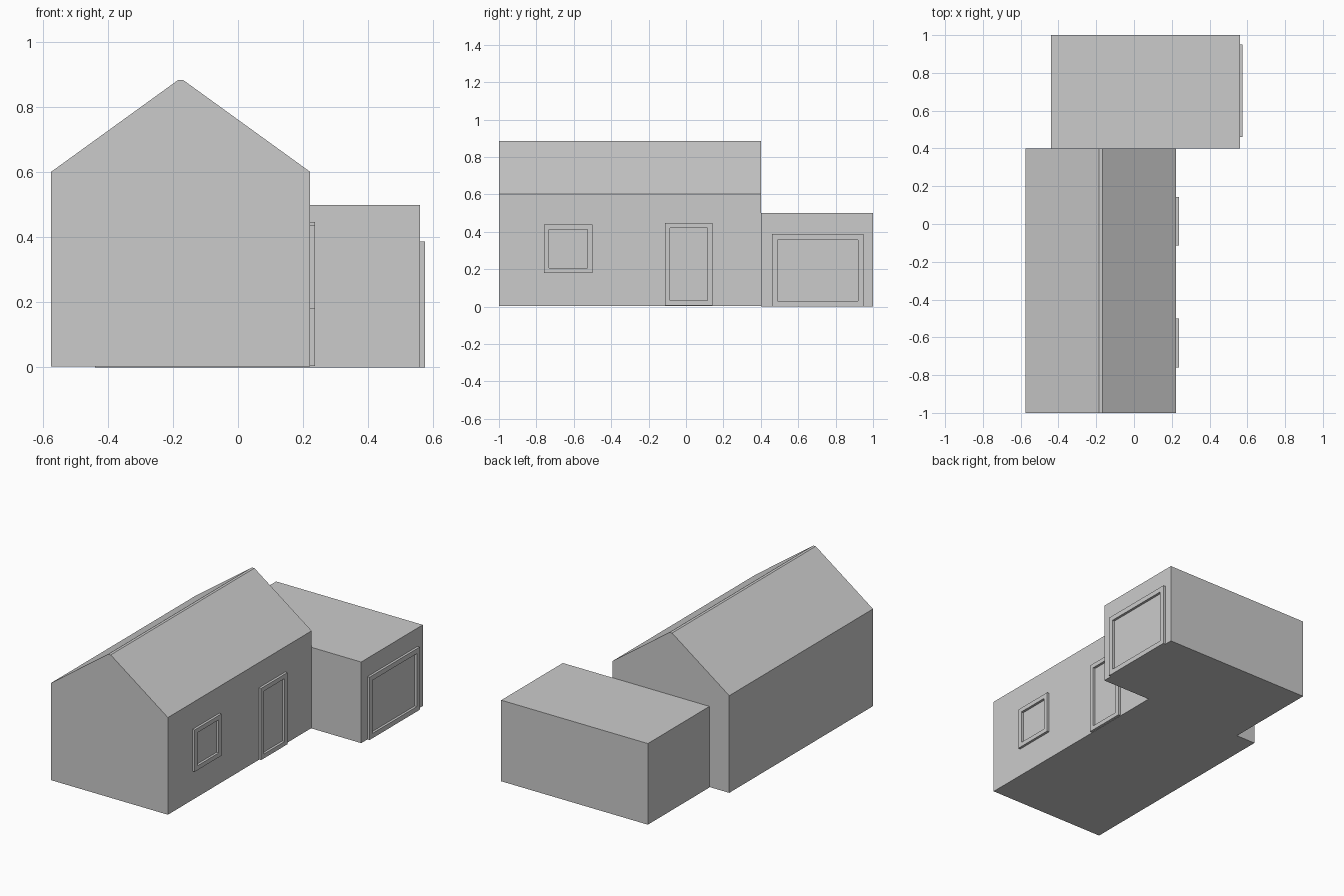
import bpy

if "Cube" in bpy.data.objects:
    bpy.data.objects.remove(bpy.data.objects["Cube"])


def prism(name, profile, axis, start, end):
    """Extrude a closed 2D profile along y (profile is x,z) or x (profile is y,z)."""
    def place(p, t):
        return (p[0], t, p[1]) if axis == "y" else (t, p[0], p[1])
    n = len(profile)
    verts = [place(p, t) for t in (start, end) for p in profile]
    faces = [tuple(range(n)), tuple(range(2 * n - 1, n - 1, -1))]
    faces += [(i, i + n, (i + 1) % n + n, (i + 1) % n) for i in range(n)]
    if axis == "x":
        faces = [f[::-1] for f in faces]
    mesh = bpy.data.meshes.new(name)
    mesh.from_pydata(verts, [], faces)
    obj = bpy.data.objects.new(name, mesh)
    bpy.context.collection.objects.link(obj)
    return obj


def frame(name, x, y0, y1, z0, z1, border, depth=0.015):
    """Raised rectangular surround on a wall facing +x, open in the middle."""
    outer = [(y0, z0), (y1, z0), (y1, z1), (y0, z1)]
    b = border
    inner = [(y0 + b, z0 + b), (y1 - b, z0 + b), (y1 - b, z1 - b), (y0 + b, z1 - b)]
    verts = [(t, *p) for t in (x, x + depth) for ring in (outer, inner) for p in ring]
    faces = []
    for i in range(4):
        j = (i + 1) % 4
        faces += [(i + 8, j + 8, j + 12, i + 12),   # front
                  (i, i + 4, j + 4, j),             # back
                  (i, j, j + 8, i + 8),             # outer rim
                  (i + 4, i + 12, j + 12, j + 4)]   # inner rim
    mesh = bpy.data.meshes.new(name)
    mesh.from_pydata(verts, [], faces)
    obj = bpy.data.objects.new(name, mesh)
    bpy.context.collection.objects.link(obj)
    return obj


# Main house with gabled roof and a narrow flat ridge
WALL = 0.222
prism("house", [(-0.575, 0.003), (WALL, 0.003), (WALL, 0.602), (-0.168, 0.884),
                (-0.185, 0.884), (-0.575, 0.602)], "y", -1.0, 0.4)

# Flat-roofed garage behind the house
prism("garage", [(0.4, 0.0), (1.0, 0.0), (1.0, 0.5), (0.4, 0.5)], "x", -0.44, 0.56)

# Window, door and garage door surrounds
frame("window_frame", WALL, -0.76, -0.50, 0.18, 0.438, 0.027)
frame("door_frame", WALL, -0.113, 0.143, 0.005, 0.447, 0.027)
frame("garage_door_frame", 0.56, 0.46, 0.95, 0.0, 0.387, 0.03)
